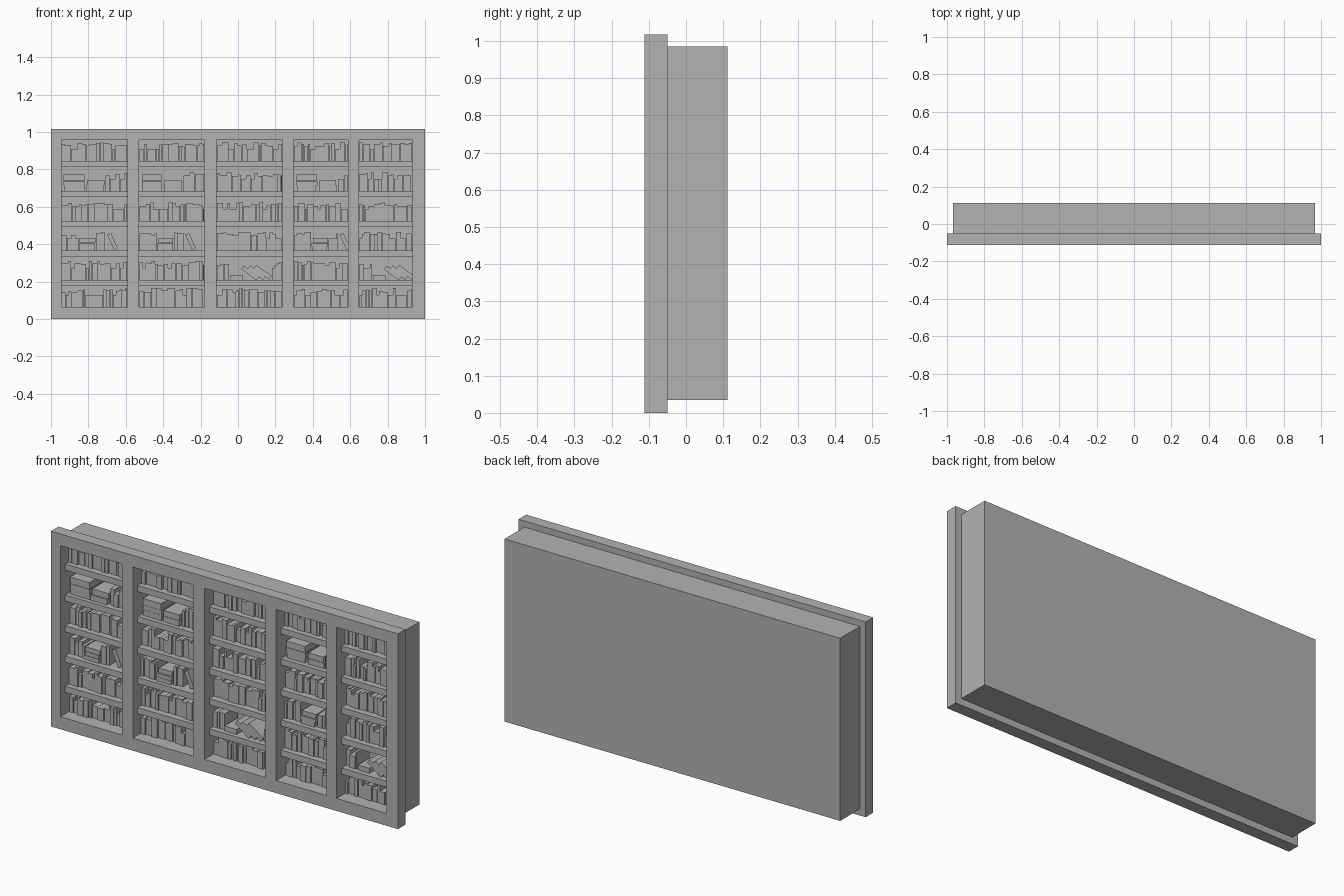
import bpy, bmesh, math, random
from mathutils import Matrix, Vector

if "Cube" in bpy.data.objects:
    bpy.data.objects.remove(bpy.data.objects["Cube"])

random.seed(7)
grey = bpy.data.materials.new("plain grey")
grey.diffuse_color = (0.45, 0.45, 0.45, 1)
grey.use_nodes = True
grey.node_tree.nodes["Principled BSDF"].inputs["Base Color"].default_value = grey.diffuse_color

BAYS = [(-0.945, -0.59), (-0.528, -0.178), (-0.115, 0.238), (0.298, 0.588), (0.647, 0.933)]
BOTTOM, TOP = 0.065, 0.956
SHELF_TOPS = [0.209, 0.366, 0.524, 0.684, 0.845]
FLOORS = [BOTTOM] + SHELF_TOPS
BACK = 0.085                                   # back of the open cavity


def box(bm, x0, x1, y0, y1, z0, z1, tilt=0.0):
    """Add a box, optionally turned about y through its middle."""
    mid = Vector(((x0 + x1) / 2, (y0 + y1) / 2, (z0 + z1) / 2))
    m = (Matrix.Translation(mid) @ Matrix.Rotation(tilt, 4, 'Y')
         @ Matrix.Diagonal((x1 - x0, y1 - y0, z1 - z0, 1)))
    bmesh.ops.create_cube(bm, size=1, matrix=m)


def make(name, bm):
    me = bpy.data.meshes.new(name)
    bm.to_mesh(me)
    bm.free()
    me.materials.append(grey)
    ob = bpy.data.objects.new(name, me)
    bpy.context.collection.objects.link(ob)
    return ob


# Cutter for the five bays
bm = bmesh.new()
for a, b in BAYS:
    box(bm, a, b, -0.3, BACK, BOTTOM, TOP)
cutter = make("bay_cutter", bm)
cutter.hide_render = True
cutter.hide_viewport = True

# Front frame and the slightly smaller case behind it
for name, dims in (("front_frame", (-1, 1, -0.112, -0.05, 0, 1.017)),
                   ("case", (-0.967, 0.967, -0.05, 0.112, 0.034, 0.985))):
    bm = bmesh.new()
    box(bm, *dims)
    mod = make(name, bm).modifiers.new("bays", 'BOOLEAN')
    mod.operation = 'DIFFERENCE'
    mod.solver = 'EXACT'
    mod.object = cutter

# Shelves
bm = bmesh.new()
for a, b in BAYS:
    for z in SHELF_TOPS:
        box(bm, a, b, -0.072, BACK, z - 0.032, z)
make("shelves", bm)


def upright(bm, x0, x1, z):
    """Fill a stretch of shelf with standing books."""
    x = x0
    while x < x1 - 0.006:
        w = min(random.choice((0.014, 0.018, 0.023, 0.028, 0.034)), x1 - x)
        h = random.choice((0.064, 0.08, 0.084, 0.088, 0.092, 0.096, 0.1))
        front = -0.04 + random.uniform(-0.008, 0.008)
        box(bm, x, x + w - 0.001, front, 0.065, z, z + h)
        x += w


def stack(bm, x0, x1, z, thicknesses):
    """Books lying flat on each other."""
    for t in thicknesses:
        s = random.uniform(0, 0.008)
        box(bm, x0 + s, x1 - random.uniform(0, 0.008), -0.052 + s, 0.06, z, z + t - 0.001)
        z += t


def two_stacks(bm, a, b, z):
    stack(bm, a + 0.01, a + 0.125, z, (0.03, 0.026, 0.034))
    stack(bm, a + 0.13, a + 0.23, z, (0.03, 0.03))
    upright(bm, a + 0.235, b, z)


def stack_and_leaner(bm, a, b, z):
    upright(bm, a, a + 0.09, z)
    stack(bm, a + 0.092, a + 0.182, z, (0.022, 0.02, 0.025))
    upright(bm, a + 0.185, a + 0.235, z)
    c = a + 0.272
    box(bm, c - 0.011, c + 0.011, -0.04, 0.06, z + 0.003, z + 0.093, -math.radians(24))


def fallen_books(bm, a, b, z):
    upright(bm, a, a + 0.065, z)
    stack(bm, a + 0.068, a + 0.145, z, (0.027,))
    for i in range(3):                         # books slumped to the right
        c, h = a + 0.178 + 0.034 * i, z + 0.037 + 0.002 * i
        box(bm, c - 0.05, c + 0.05, -0.052, 0.05, h - 0.012, h + 0.012, math.radians(36))
    if b - a > 0.32:
        upright(bm, b - 0.055, b, z)


# Books: special shelves by (bay, row counted from the bottom)
SPECIAL = {(i, 4): two_stacks for i in (0, 1, 3)}
SPECIAL |= {(i, 2): stack_and_leaner for i in (0, 1, 3)}
SPECIAL |= {(i, 1): fallen_books for i in (2, 4)}
for i, (a, b) in enumerate(BAYS):
    bm = bmesh.new()
    for row, z in enumerate(FLOORS):
        SPECIAL.get((i, row), upright)(bm, a + 0.002, b - 0.002, z)
    make(f"books_bay_{i + 1}", bm)
